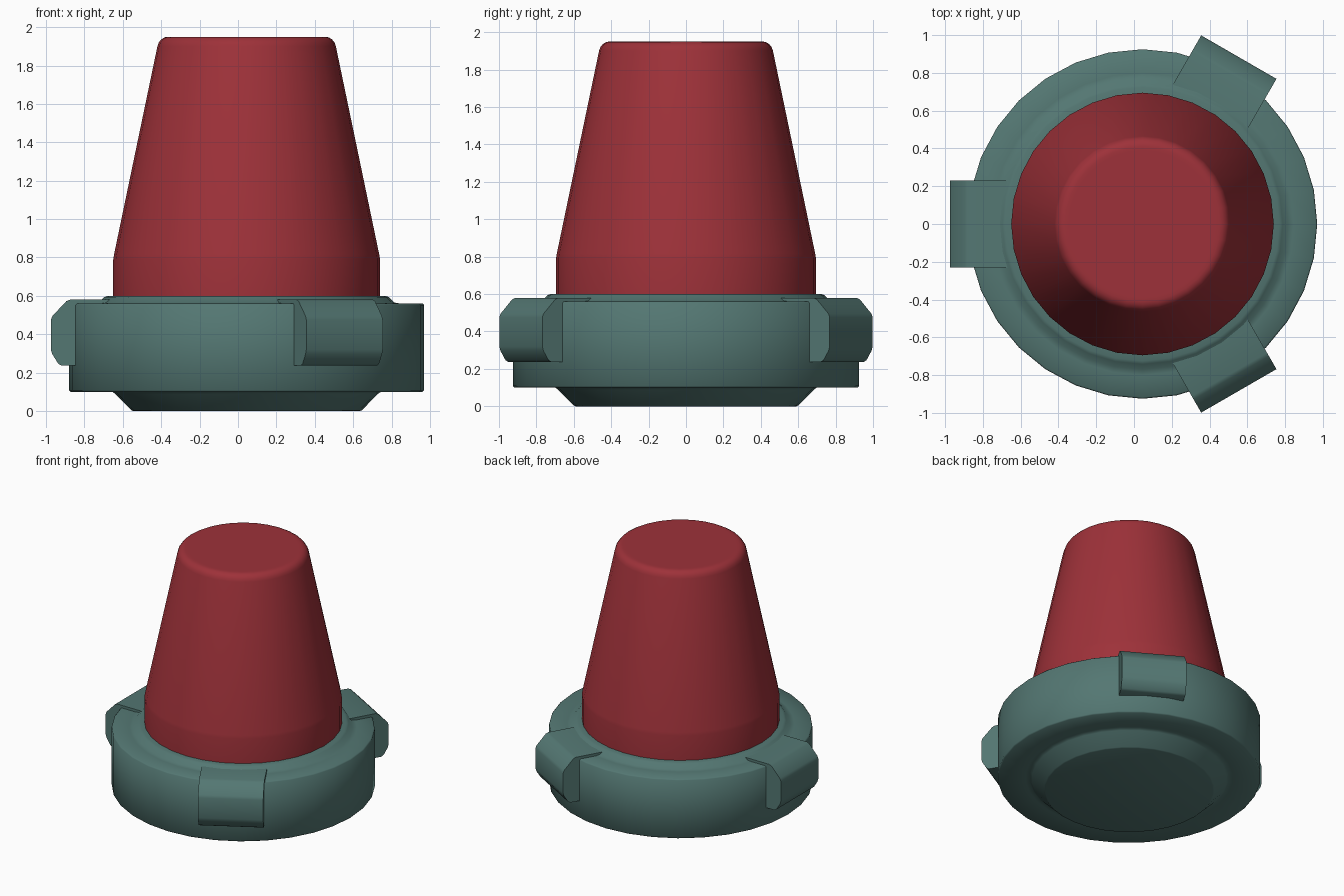
import bpy, bmesh, math
from mathutils import Matrix

if "Cube" in bpy.data.objects:
    bpy.data.objects.remove(bpy.data.objects["Cube"])

CX = 0.045   # x of the turning axis
SIDES = 32


def material(name, rgb):
    m = bpy.data.materials.new(name)
    m.diffuse_color = (*rgb, 1.0)
    m.use_nodes = True
    m.node_tree.nodes["Principled BSDF"].inputs["Base Color"].default_value = m.diffuse_color
    return m


red = material("dark red", (0.34, 0.031, 0.041))
teal = material("grey teal", (0.088, 0.185, 0.17))


def finish(bm, name, mat, angle):
    bmesh.ops.recalc_face_normals(bm, faces=bm.faces)
    me = bpy.data.meshes.new(name)
    bm.to_mesh(me)
    bm.free()
    me.materials.append(mat)
    ob = bpy.data.objects.new(name, me)
    bpy.context.collection.objects.link(ob)
    bpy.ops.object.select_all(action='DESELECT')
    ob.select_set(True)
    bpy.context.view_layer.objects.active = ob
    bpy.ops.object.shade_smooth_by_angle(angle=math.radians(angle))
    return ob


def lathe(name, profile, mat, angle):
    """Turn a (radius, z) profile around the axis and cap both ends."""
    bm = bmesh.new()
    rings = []
    for r, z in profile:
        rings.append([bm.verts.new((CX + r * math.cos(2 * math.pi * i / SIDES),
                                    r * math.sin(2 * math.pi * i / SIDES), z))
                      for i in range(SIDES)])
    for a, b in zip(rings, rings[1:]):
        for i in range(SIDES):
            j = (i + 1) % SIDES
            bm.faces.new((a[i], a[j], b[j], b[i]))
    bm.faces.new(rings[0][::-1])
    bm.faces.new(rings[-1])
    return finish(bm, name, mat, angle)


def tab(name, angle):
    """Chamfered lug: side profile (radius, z) extruded across its width."""
    profile = [(0.66, 0.237), (0.965, 0.237), (0.982, 0.247), (1.013, 0.297),
               (1.02, 0.32), (1.02, 0.475), (1.012, 0.495), (0.94, 0.572),
               (0.92, 0.58), (0.66, 0.58)]
    bm = bmesh.new()
    left = [bm.verts.new((r, 0.23, z)) for r, z in profile]
    right = [bm.verts.new((r, -0.23, z)) for r, z in profile]
    bm.faces.new(left)
    bm.faces.new(right[::-1])
    n = len(profile)
    for i in range(n):
        j = (i + 1) % n
        bm.faces.new((left[i], left[j], right[j], right[i]))
    bm.transform(Matrix.Translation((CX, 0, 0)) @ Matrix.Rotation(math.radians(angle), 4, 'Z'))
    return finish(bm, name, teal, 40)


# Base collar: chamfered foot, wide ring and raised lip
lathe("base_collar", [
    (0.59, 0.0), (0.60, 0.004), (0.685, 0.09), (0.70, 0.1), (0.73, 0.1),
    (0.917, 0.1), (0.925, 0.108), (0.925, 0.552), (0.917, 0.56),
    (0.80, 0.56), (0.77, 0.565), (0.742, 0.593), (0.725, 0.6), (0.66, 0.6),
], teal, 50)

# Tapered lens with a rounded top rim
rim = [(0.41 + 0.056 * math.cos(t), 1.888 + 0.062 * math.sin(t))
       for t in (math.radians(a) for a in (12, 32, 52, 72, 90))]
lathe("lens", [(0.695, 0.58), (0.695, 0.79), (0.691, 0.815)] + rim + [(0.39, 1.95)], red, 50)

# Three locking lugs around the collar
for k, a in enumerate((60, 180, 300)):
    tab(f"lug_{k + 1}", a)
